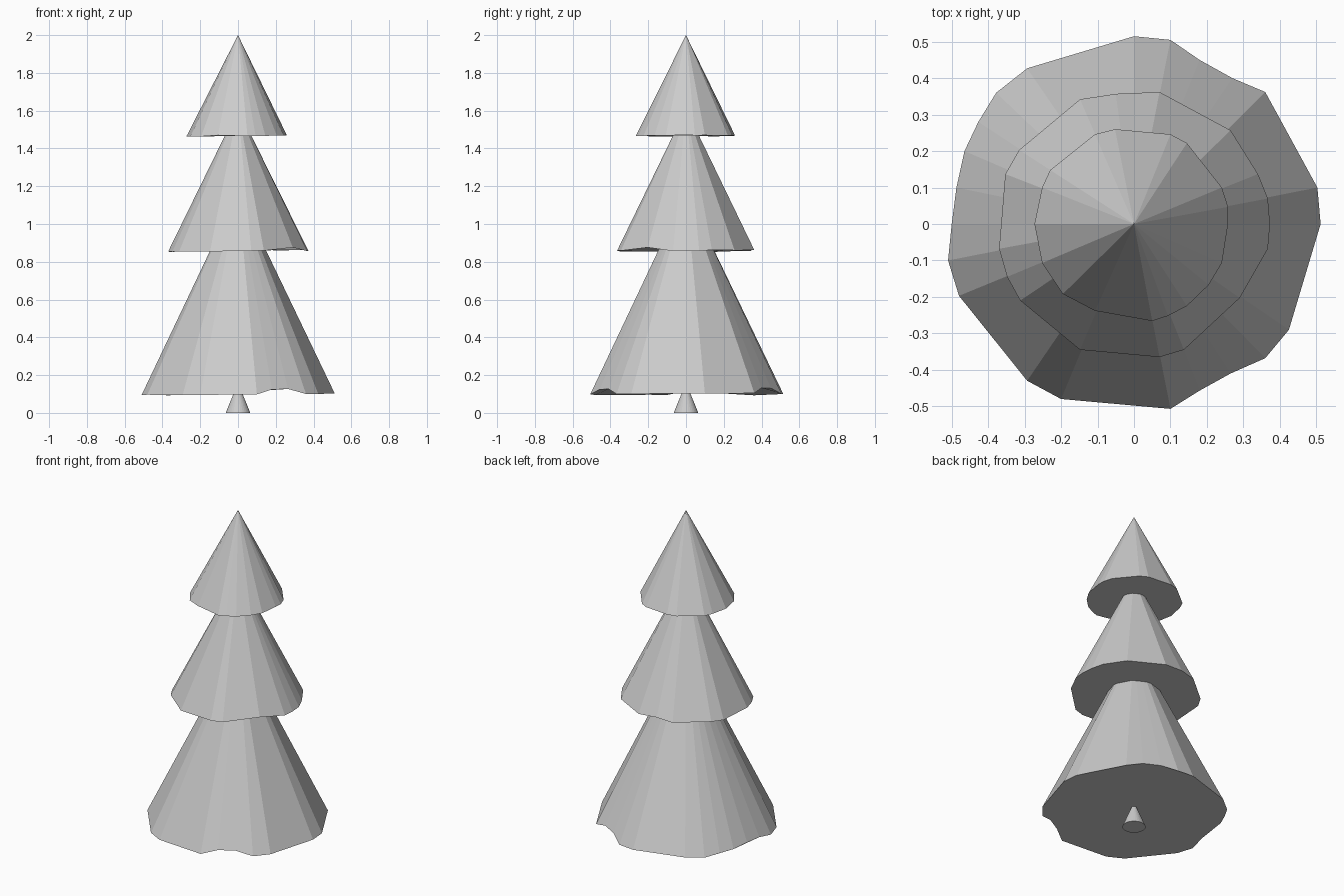
import bpy, bmesh


def cone(name, rim, apex_z, rim_z, rim_r, lift=1.0):
    """Flat-faced capped cone; rim points closer to the axis sit slightly higher."""
    bm = bmesh.new()
    tip = bm.verts.new((0, 0, apex_z))
    ring = [bm.verts.new((x, y, rim_z + lift * (rim_r - (x * x + y * y) ** 0.5)))
            for x, y in rim]
    for a, b in zip(ring, ring[1:] + ring[:1]):
        bm.faces.new((a, b, tip))
    bm.faces.new(ring[::-1])
    bmesh.ops.recalc_face_normals(bm, faces=bm.faces[:])
    mesh = bpy.data.meshes.new(name)
    bm.to_mesh(mesh)
    bm.free()
    obj = bpy.data.objects.new(name, mesh)
    bpy.context.collection.objects.link(obj)
    return obj


# Uneven rims of the three branch tiers, seen from above
lower = [(0, .515), (-.293, .427), (-.378, .36), (-.427, .28), (-.465, .2),
         (-.487, .1), (-.5, 0), (-.51, -.1), (-.48, -.197), (-.293, -.43),
         (-.2, -.48), (.1, -.507), (.18, -.457), (.265, -.41), (.36, -.368),
         (.425, -.29), (.512, 0), (.503, .1), (.36, .362), (.27, .4),
         (.18, .45), (.1, .505)]
middle = [(.07, .362), (-.05, .357), (-.148, .342), (-.315, .203), (-.353, .137),
          (-.37, -.068), (-.348, -.145), (-.312, -.21), (-.148, -.345),
          (.07, -.365), (.137, -.345), (.29, -.203), (.367, -.068), (.373, 0),
          (.367, .07), (.34, .137), (.265, .257)]
upper = [(.1, .246), (-.052, .26), (-.107, .246), (-.23, .148), (-.252, .1),
         (-.273, 0), (-.252, -.107), (-.195, -.192), (-.107, -.238),
         (.05, -.266), (.093, -.252), (.145, -.225), (.205, -.167),
         (.241, -.107), (.258, 0), (.258, .047), (.241, .1), (.145, .222)]
cone("lower_branches", lower, 1.17, .105, .51)
cone("middle_branches", middle, 1.61, .86, .37)
cone("upper_branches", upper, 2.0, 1.468, .265, .5)

# Tapered trunk
bpy.ops.mesh.primitive_cone_add(vertices=32, radius1=.065, radius2=0, depth=.16,
                                location=(0, 0, .08))
bpy.context.object.name = "trunk"
